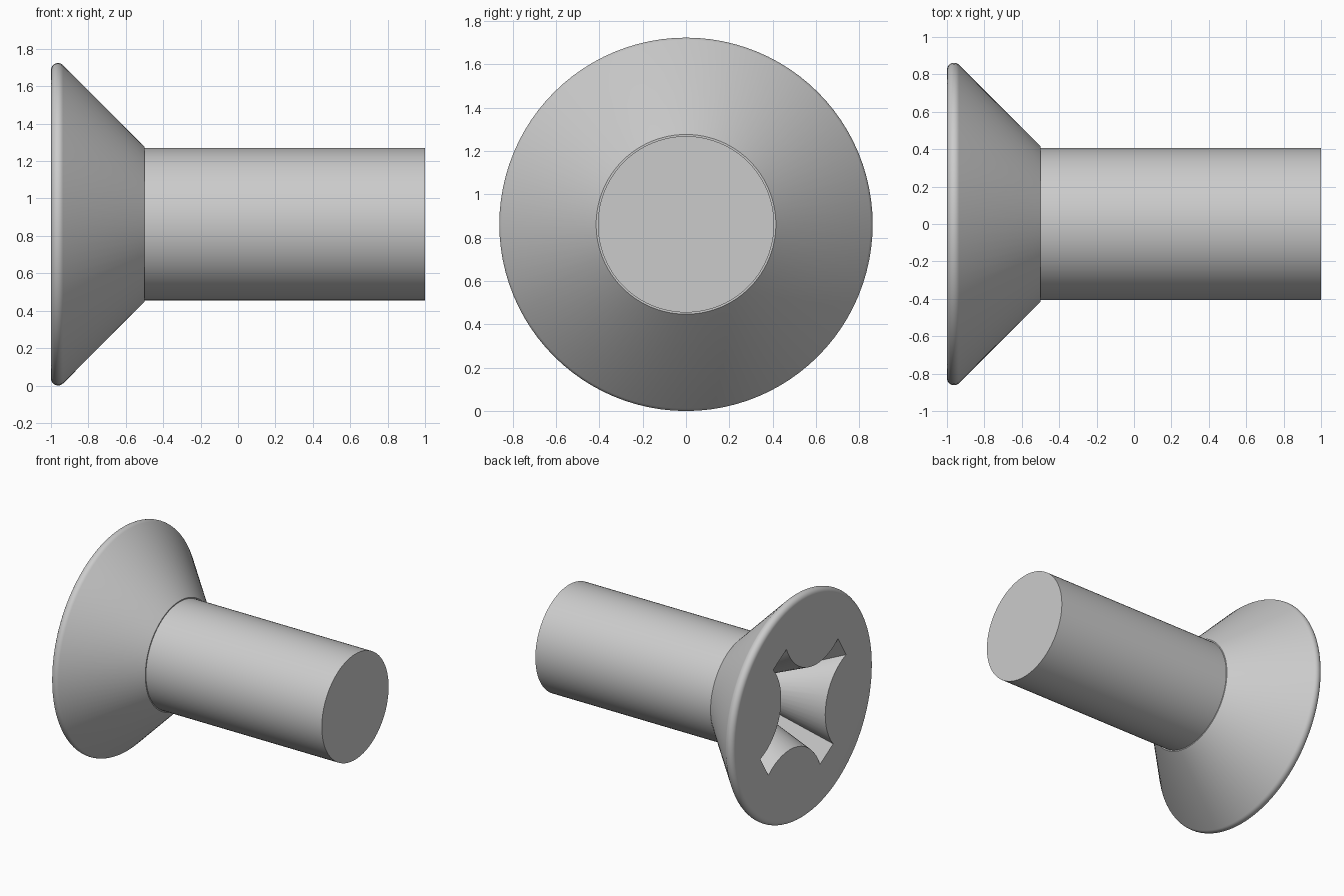
import bpy, bmesh
from math import sin, cos, radians, pi, hypot, atan2
from mathutils import Vector, Matrix

if "Cube" in bpy.data.objects:
    bpy.data.objects.remove(bpy.data.objects["Cube"])

R = 0.862          # head radius, also axis height
SEGS = 96


def finish(bm, name):
    bmesh.ops.recalc_face_normals(bm, faces=bm.faces)
    me = bpy.data.meshes.new(name)
    bm.to_mesh(me)
    bm.free()
    ob = bpy.data.objects.new(name, me)
    bpy.context.collection.objects.link(ob)
    ob.location.z = R
    return ob


def loft(rings, name):
    """Skin closed rings of points and cap both ends."""
    bm = bmesh.new()
    vs = [[bm.verts.new(p) for p in ring] for ring in rings]
    n = len(vs[0])
    for a, b in zip(vs, vs[1:]):
        for i in range(n):
            j = (i + 1) % n
            bm.faces.new((a[i], a[j], b[j], b[i]))
    bm.faces.new(vs[0])
    bm.faces.new(vs[-1])
    return finish(bm, name)


# Screw body: rounded rim, 45 degree countersink, shank (x, radius)
rim = 0.038
profile = [(-1 + rim - rim * cos(t), R - rim + rim * sin(t))
           for t in (radians(135 * i / 10) for i in range(11))]
profile += [(-0.5, 0.415), (-0.5, 0.407), (1.0, 0.407)]
screw = loft([[(x, r * cos(2 * pi * i / SEGS), r * sin(2 * pi * i / SEGS))
               for i in range(SEGS)] for x, r in profile], "countersunk_screw")

# Cross recess outline: four arm tips joined by arcs bulging to the centre
tip, half, inner, turn = 0.56, radians(9.7), 0.288, radians(59)
chord, dist = tip * sin(pi / 4 - half), tip * cos(pi / 4 - half)
sag = dist - inner
rad = (chord ** 2 + sag ** 2) / (2 * sag)
centre = inner + rad
sweep = atan2(chord, centre - dist)
outline = []
for k in range(4):
    a = turn + pi / 4 + k * pi / 2
    for i in range(17):
        t = sweep * (i / 8 - 1)
        u, v = centre - rad * cos(t), rad * sin(t)
        outline.append((u * cos(a) - v * sin(a), u * sin(a) + v * cos(a)))

# Recess tapers toward a point 0.7 below the head face
apex, depth = 0.7, 0.5
cutter = loft([[(-1 + d, y * (1 - d / apex), z * (1 - d / apex)) for y, z in outline]
               for d in (-0.05, depth)], "recess_cutter")
cutter.hide_render = True

bpy.context.view_layer.objects.active = screw
screw.select_set(True)
mod = screw.modifiers.new("recess", 'BOOLEAN')
mod.operation = 'DIFFERENCE'
mod.solver = 'EXACT'
mod.object = cutter
bpy.context.view_layer.update()
bpy.ops.object.modifier_apply(modifier=mod.name)
bpy.data.objects.remove(cutter)
bpy.ops.object.shade_smooth_by_angle(angle=radians(30))
